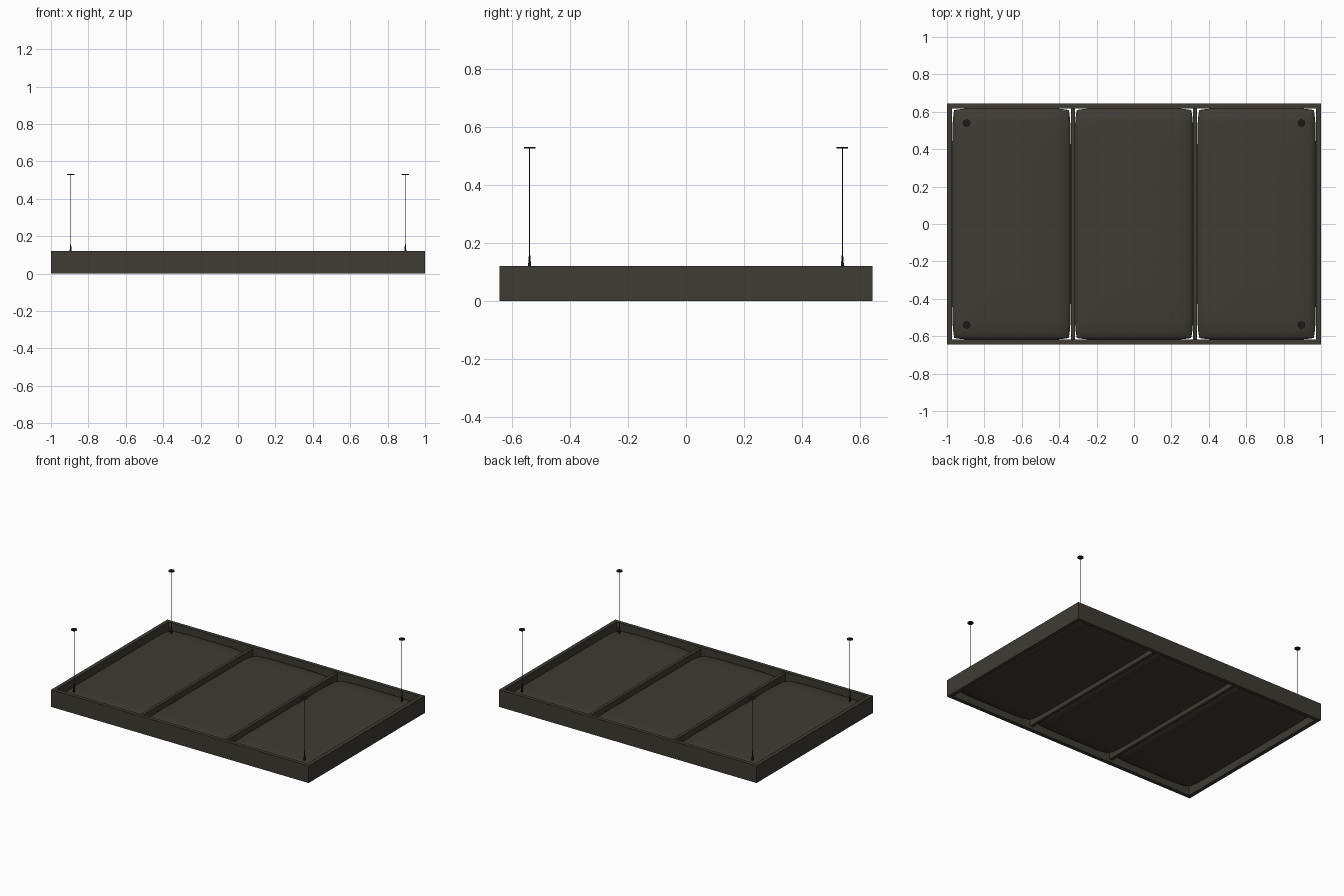
import bpy, bmesh, math

if "Cube" in bpy.data.objects:
    bpy.data.objects.remove(bpy.data.objects["Cube"])

def mat(name, c):
    m = bpy.data.materials.new(name)
    m.diffuse_color = (*c, 1)
    m.use_nodes = True
    m.node_tree.nodes["Principled BSDF"].inputs["Base Color"].default_value = m.diffuse_color
    return m

FRAME = mat("dark_bronze", (0.050, 0.043, 0.034))
PAD = mat("dark_felt", (0.050, 0.043, 0.034))
WIRE = mat("black_steel", (0.012, 0.011, 0.010))

def finish(name, bm, m, smooth=False):
    bmesh.ops.recalc_face_normals(bm, faces=bm.faces)
    me = bpy.data.meshes.new(name)
    bm.to_mesh(me)
    bm.free()
    me.materials.append(m)
    for p in me.polygons:
        p.use_smooth = smooth
    ob = bpy.data.objects.new(name, me)
    bpy.context.collection.objects.link(ob)
    return ob

# Outer frame: one mitred rectangular ring
X, Y, H, T = 1.0, 0.645, 0.12, 0.027
bm = bmesh.new()
loops = []
for x, y, z in ((X, Y, 0), (X, Y, H), (X - T, Y - T, H), (X - T, Y - T, 0)):
    loops.append([bm.verts.new((sx * x, sy * y, z))
                  for sx, sy in ((-1, -1), (1, -1), (1, 1), (-1, 1))])
for k in range(4):
    a, b = loops[k], loops[(k + 1) % 4]
    for i in range(4):
        j = (i + 1) % 4
        bm.faces.new((a[i], a[j], b[j], b[i]))
finish("outer_frame", bm, FRAME)

# Two cross dividers
for s in (-1, 1):
    bm = bmesh.new()
    bmesh.ops.create_cube(bm, size=1)
    for v in bm.verts:
        v.co = (s * 0.327 + v.co.x * 0.022, v.co.y * 2 * (Y - T), 0.065 + v.co.z * 0.09)
    finish("divider", bm, FRAME)

# Puffed panels: bulging sides, dipped and slightly pulled-in corners
def panel(cx, a, b, zc, h, n=28, m=40):
    bm = bmesh.new()
    def surf(sign):
        rows = []
        for i in range(n + 1):
            u = math.sin((2 * i / n - 1) * math.pi / 2)
            row = []
            for j in range(m + 1):
                v = math.sin((2 * j / m - 1) * math.pi / 2)
                x = cx + a * u * (1 - 0.035 * v ** 12)
                y = b * v * (1 - 0.018 * u ** 6)
                z = zc + sign * h * math.sqrt(max(0, (1 - u ** 6) * (1 - v ** 12)))
                row.append(bm.verts.new((x, y, z)))
            rows.append(row)
        for i in range(n):
            for j in range(m):
                bm.faces.new((rows[i][j], rows[i + 1][j], rows[i + 1][j + 1], rows[i][j + 1]))
    surf(1)
    surf(-1)
    bmesh.ops.remove_doubles(bm, verts=bm.verts, dist=1e-5)
    finish("padded_panel", bm, PAD, True)

for cx in (-0.655, 0, 0.655):
    panel(cx, 0.317, 0.62, 0.06, 0.04)

# Hangers: ceiling disc, wire, tapered grip
def cone(name, x, y, z0, z1, r0, r1, m, seg=16):
    bm = bmesh.new()
    bmesh.ops.create_cone(bm, cap_ends=True, segments=seg, radius1=r0, radius2=r1, depth=z1 - z0)
    bmesh.ops.translate(bm, vec=(x, y, (z0 + z1) / 2), verts=bm.verts)
    finish(name, bm, m)

for sx in (-1, 1):
    for sy in (-1, 1):
        x, y = sx * 0.895, sy * 0.54
        cone("ceiling_disc", x, y, 0.527, 0.532, 0.02, 0.02, WIRE, 24)
        cone("suspension_wire", x, y, 0.09, 0.528, 0.0015, 0.0015, WIRE, 8)
        cone("wire_grip", x, y, 0.085, 0.13, 0.006, 0.005, WIRE)
        cone("wire_grip_tip", x, y, 0.13, 0.157, 0.004, 0.003, WIRE)
